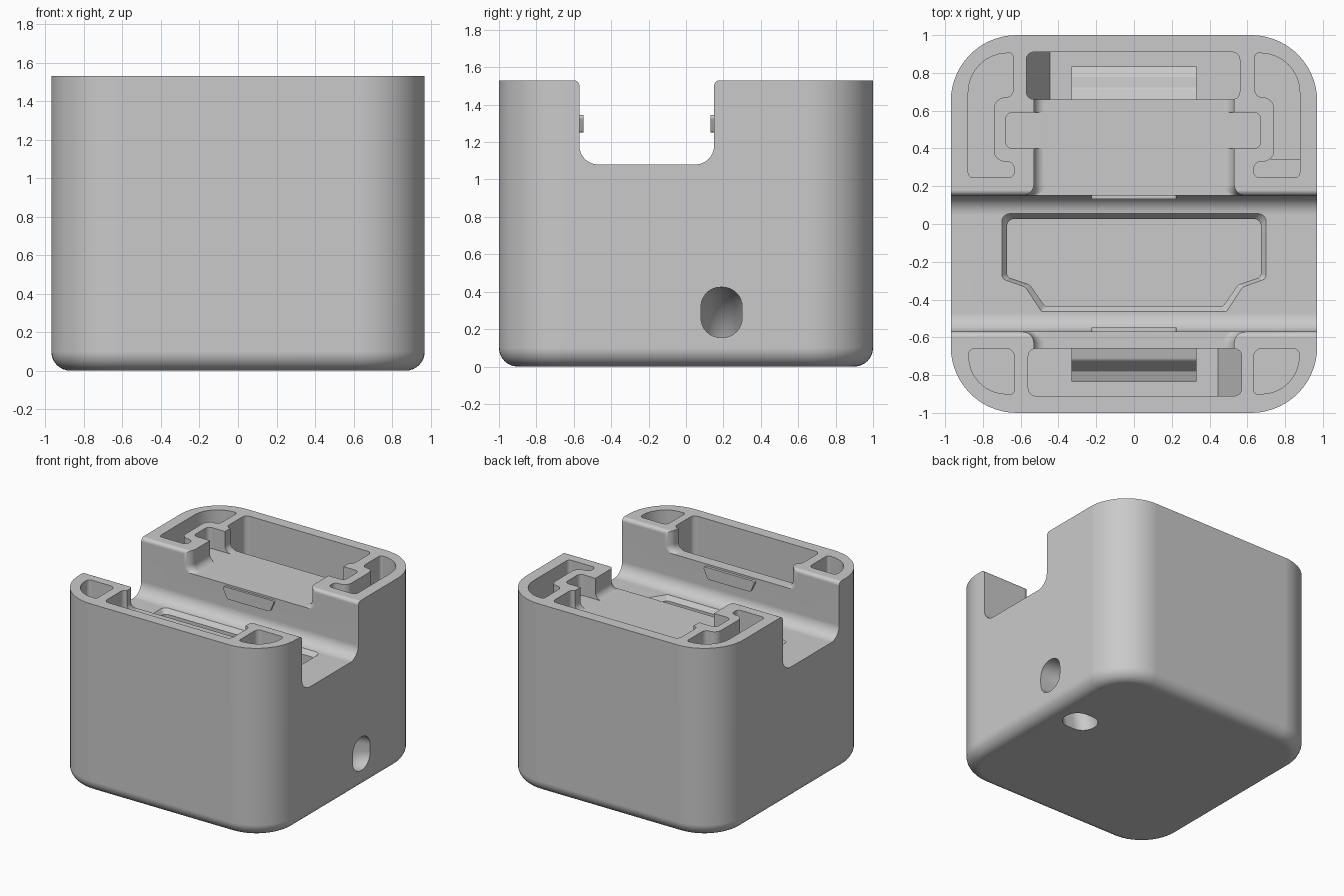
import bpy, bmesh, math
from mathutils import Vector

old = bpy.data.objects.get("Cube")
if old:
    bpy.data.objects.remove(old, do_unlink=True)

grey = bpy.data.materials.new("plain grey")
grey.use_nodes = True
COLOR = (0.59, 0.59, 0.59, 1)
grey.diffuse_color = COLOR
grey.node_tree.nodes["Principled BSDF"].inputs["Base Color"].default_value = COLOR

TOP, HIGH = 1.53, 1.7
SLOT_FRONT, SLOT_BACK, SLOT_FLOOR = -0.57, 0.15, 1.08
SHELF = 1.36


def rounded(corners, steps=8):
    """Outline from (u, v, radius) corners, each corner replaced by an arc."""
    out, n = [], len(corners)
    for i, (u, v, r) in enumerate(corners):
        p = Vector((u, v))
        if r <= 0:
            out.append(p)
            continue
        a = (Vector(corners[i - 1][:2]) - p).normalized()
        b = (Vector(corners[(i + 1) % n][:2]) - p).normalized()
        half = math.acos(max(-1, min(1, a.dot(b)))) / 2
        c = p + (a + b).normalized() * (r / math.sin(half))
        s = p + a * (r / math.tan(half)) - c
        e = p + b * (r / math.tan(half)) - c
        start = math.atan2(s.y, s.x)
        sweep = math.atan2(s.x * e.y - s.y * e.x, s.dot(e))
        for k in range(steps + 1):
            t = start + sweep * k / steps
            out.append(c + Vector((math.cos(t), math.sin(t))) * r)
    return out


def box(u0, u1, v0, v1, r, steps=8):
    return rounded([(u0, v0, r), (u1, v0, r), (u1, v1, r), (u0, v1, r)], steps)


def loft(name, rings):
    """Closed solid through rings of equal point count."""
    bm = bmesh.new()
    rows = [[bm.verts.new(p) for p in ring] for ring in rings]
    n = len(rows[0])
    for lo, hi in zip(rows, rows[1:]):
        for i in range(n):
            j = (i + 1) % n
            bm.faces.new((lo[i], lo[j], hi[j], hi[i]))
    bm.faces.new(rows[0][::-1])
    bm.faces.new(rows[-1])
    bmesh.ops.recalc_face_normals(bm, faces=bm.faces)
    mesh = bpy.data.meshes.new(name)
    bm.to_mesh(mesh)
    bm.free()
    mesh.materials.append(grey)
    ob = bpy.data.objects.new(name, mesh)
    bpy.context.collection.objects.link(ob)
    return ob


def prism(name, outline, axis, start, end, turn=1):
    """Extrude an outline along an axis; turn=-1 spins it half a turn about z."""
    place = {"x": lambda p, d: (d, p.x, p.y),
             "y": lambda p, d: (p.x, d, p.y),
             "z": lambda p, d: (p.x, p.y, d)}[axis]
    rings = []
    for d in (start, end):
        pts = [place(p, d) for p in outline]
        rings.append([(x * turn, y * turn, z) for x, y, z in pts])
    return loft(name, rings)


def smooth(ob):
    bpy.ops.object.select_all(action="DESELECT")
    ob.select_set(True)
    bpy.context.view_layer.objects.active = ob
    bpy.ops.object.shade_smooth_by_angle(angle=math.radians(30))


# Main body: rounded block with a rounded bottom edge
EDGE = 0.1
rings = []
for k in range(9):
    a = k / 8 * math.pi / 2
    inset = EDGE * (1 - math.sin(a))
    z = EDGE * (1 - math.cos(a))
    rings.append([(p.x, p.y, z) for p in
                  box(-0.97 + inset, 0.97 - inset, -1 + inset, 1 - inset, 0.35 - inset, 14)])
rings.append([(x, y, TOP) for x, y, z in rings[-1]])
body = loft("body", rings)
cutters = []

# Cross slot with rounded floor corners and softened rims
rim = TOP + 0.0002
cutters.append(prism("slot_cutter", rounded([
    (SLOT_FRONT, SLOT_FLOOR, 0.1), (SLOT_BACK, SLOT_FLOOR, 0.1), (SLOT_BACK, rim, 0.03),
    (0.3, rim, 0), (0.3, HIGH, 0), (-0.72, HIGH, 0), (-0.72, rim, 0),
    (SLOT_FRONT, rim, 0.03)]), "x", -1.2, 1.2))

# Shelf recess, flaring where it meets the slot
FLARE = 0.06
profile = rounded([(-0.53, SHELF, 0.06), (0.53, SHELF, 0.06), (0.53, HIGH, 0), (-0.53, HIGH, 0)])
stations = [(-0.7, 0)]
for k in range(7):
    a = k / 6 * math.pi / 2
    stations.append((SLOT_FRONT - FLARE * (1 - math.sin(a)), FLARE * (1 - math.cos(a))))
for k in range(7):
    a = (1 - k / 6) * math.pi / 2
    stations.append((SLOT_BACK + FLARE * (1 - math.sin(a)), FLARE * (1 - math.cos(a))))
stations.append((0.7, 0))
cutters.append(loft("shelf_cutter", [
    [(p.x + math.copysign(f, p.x), y, p.y) for p in profile] for y, f in stations]))

# Cross key notch in the back lobes
cutters.append(prism("notch_cutter", box(-0.68, 0.67, 0.4, 0.59, 0.035), "z", SHELF + 0.001, HIGH))

# Long cavities, front and back
for turn in (1, -1):
    cutters.append(prism("cavity_cutter", box(-0.57, 0.56, 0.66, 0.91, 0.04), "z", 0.95, HIGH, turn))

# Corner pockets: quarter-round in front, C-shaped at the back
for s in (-1, 1):
    front = rounded([(s * 0.635, -0.66, 0.04), (s * 0.875, -0.66, 0.03),
                     (s * 0.875, -0.9, 0.2), (s * 0.635, -0.9, 0.018)])
    back = rounded([(s * 0.64, 0.905, 0.02), (s * 0.64, 0.67, 0.04), (s * 0.742, 0.67, 0.06),
                    (s * 0.742, 0.33, 0.06), (s * 0.635, 0.33, 0.035), (s * 0.635, 0.245, 0.03),
                    (s * 0.878, 0.245, 0.03), (s * 0.878, 0.905, 0.21)])
    for outline in (front, back):
        cutters.append(prism("pocket_cutter", outline, "z", 1.08, HIGH))

# Socket opening in the slot floor, with a chamfered rim
half = [(0.49, -0.465, 0.02), (0.575, -0.335, 0.03), (0.7, -0.29, 0.03), (0.7, 0.055, 0.04)]
socket = rounded(half + [(-x, y, r) for x, y, r in reversed(half)], 5)
inner = [Vector((p.x * 0.96, (p.y + 0.205) * 0.89 - 0.205)) for p in socket]
cutters.append(loft("socket_cutter", [
    [(p.x, p.y, z) for p in o]
    for o, z in ((inner, 0.95), (inner, 1.045), (socket, 1.081), (socket, 1.2))]))

# Curved cord passage from the right side to the underside
section = box(0.155, 0.425, 0.08, 0.3, 0.105)
passage = []
for k in range(17):
    a = -0.2 + k / 16 * (math.pi / 2 + 0.4)
    passage.append([(0.97 - p.x * math.sin(a), p.y, p.x * math.cos(a)) for p in section])
cutters.append(loft("passage_cutter", passage))

# Apply all cuts
bpy.context.view_layer.objects.active = body
for c in cutters:
    c.hide_render = True
    m = body.modifiers.new("cut", "BOOLEAN")
    m.operation, m.solver, m.object = "DIFFERENCE", "EXACT", c
    bpy.ops.object.modifier_apply(modifier=m.name)
    bpy.data.objects.remove(c, do_unlink=True)
parts = [body]

# Ramps and hooked tongues inside the cavities
for name, turn in (("back", 1), ("front", -1)):
    parts.append(prism(name + "_ramp", [Vector(p) for p in
                 ((-0.58, 0.94), (-0.44, 0.94), (-0.58, 1.2))], "y", 0.65, 0.92, turn))
    parts.append(prism(name + "_tongue", rounded([
        (0.64, 1.02, 0), (0.835, 1.02, 0), (0.835, 1.16, 0.01), (0.78, 1.18, 0.02),
        (0.72, 1.26, 0.03), (0.64, 1.28, 0)]), "x", -0.33, 0.33, turn))

# Ledge in the right back pocket
parts.append(prism("pocket_ledge", box(0.63, 0.885, 0.235, 0.345, 0.01), "z", 1.07, 1.3))

# Catch strips on the slot walls
strip = rounded([(-0.19, 1.25, 0.02), (0.19, 1.25, 0.02), (0.235, 1.345, 0.015), (-0.235, 1.345, 0.015)])
parts.append(prism("back_catch", strip, "y", SLOT_BACK - 0.018, SLOT_BACK + 0.03))
parts.append(prism("front_catch", strip, "y", SLOT_FRONT - 0.03, SLOT_FRONT + 0.022))

for ob in parts:
    smooth(ob)
normals = body.modifiers.new("even normals", "WEIGHTED_NORMAL")
normals.keep_sharp = True
